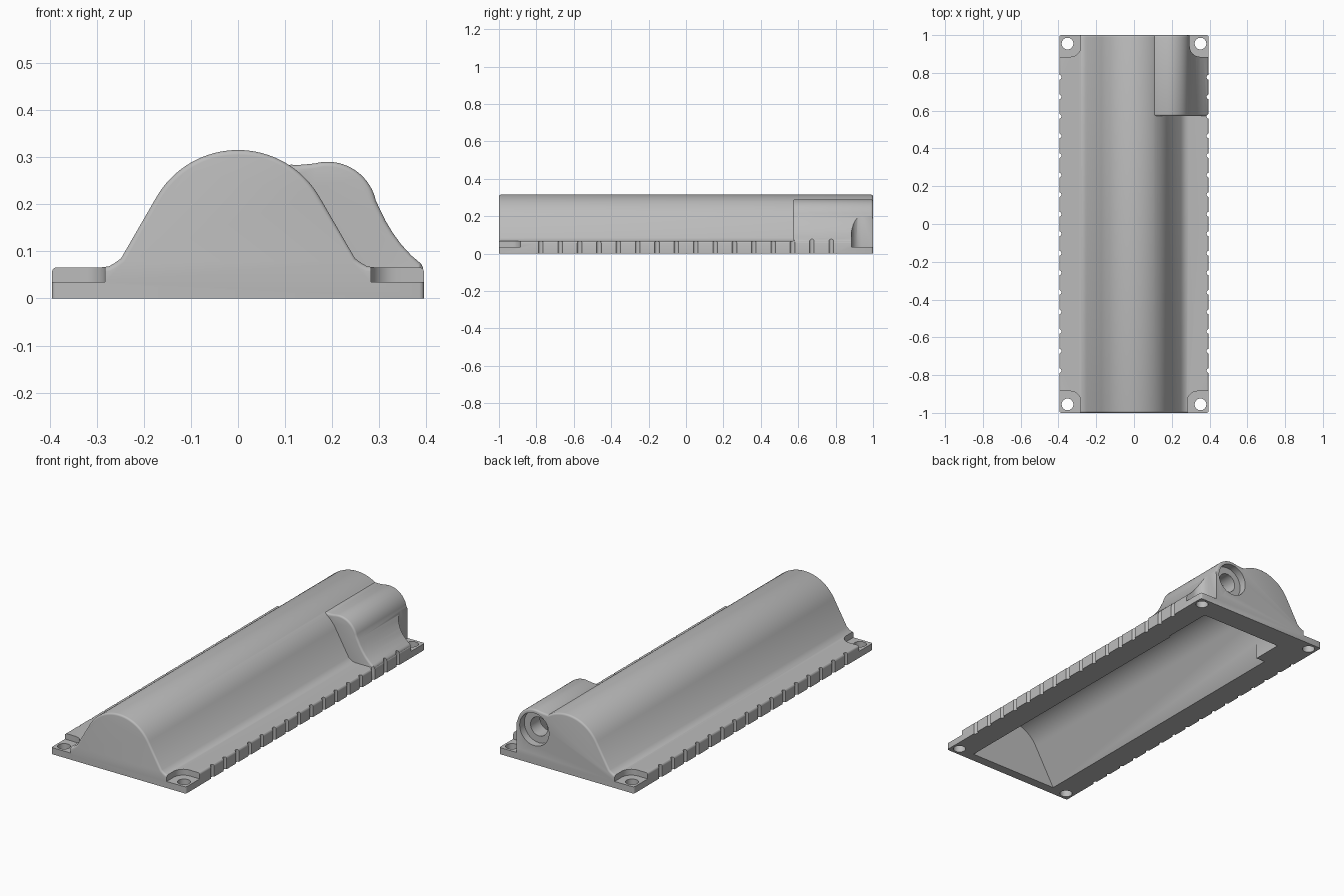
import bpy, bmesh
from math import sin, cos, radians, tan, pi
from mathutils import Matrix

if "Cube" in bpy.data.objects:
    bpy.data.objects.remove(bpy.data.objects["Cube"], do_unlink=True)

grey = bpy.data.materials.new("plain grey")
grey.use_nodes = True
grey.diffuse_color = (0.5, 0.5, 0.5, 1)
grey.node_tree.nodes["Principled BSDF"].inputs["Base Color"].default_value = (0.5, 0.5, 0.5, 1)


def make(name, bm):
    bmesh.ops.recalc_face_normals(bm, faces=bm.faces)
    mesh = bpy.data.meshes.new(name)
    bm.to_mesh(mesh)
    bm.free()
    mesh.materials.append(grey)
    ob = bpy.data.objects.new(name, mesh)
    bpy.context.collection.objects.link(ob)
    return ob


def prism(bm, pts, a, b, axis="y"):
    """Extrude a 2D outline along y (points are x,z) or z (points are x,y)."""
    place = (lambda p, t: (p[0], t, p[1])) if axis == "y" else (lambda p, t: (p[0], p[1], t))
    face = bm.faces.new([bm.verts.new(place(p, a)) for p in pts])
    top = bmesh.ops.extrude_face_region(bm, geom=[face])["geom"]
    shift = (0, b - a, 0) if axis == "y" else (0, 0, b - a)
    bmesh.ops.translate(bm, vec=shift, verts=[v for v in top if isinstance(v, bmesh.types.BMVert)])


def solid(name, pts, a, b, axis="y"):
    bm = bmesh.new()
    prism(bm, pts, a, b, axis)
    return make(name, bm)


def arc(cx, cy, r, start, end, n):
    return [(cx + r * cos(radians(start + (end - start) * i / n)),
             cy + r * sin(radians(start + (end - start) * i / n))) for i in range(n + 1)]


def circle(cx, cy, r, n=40):
    return arc(cx, cy, r, 0, 360 * (n - 1) / n, n - 1)


def rect(x0, x1, y0, y1):
    return [(x0, y0), (x1, y0), (x1, y1), (x0, y1)]


def apply_modifier(ob, mod):
    bpy.context.view_layer.objects.active = ob
    with bpy.context.temp_override(object=ob, active_object=ob, selected_objects=[ob]):
        bpy.ops.object.modifier_apply(modifier=mod.name)


def round_edges(ob, width):
    mod = ob.modifiers.new("round", "BEVEL")
    mod.width, mod.segments, mod.limit_method, mod.angle_limit = width, 3, "ANGLE", radians(40)
    apply_modifier(ob, mod)


def combine(ob, other, operation):
    mod = ob.modifiers.new("combine", "BOOLEAN")
    mod.object, mod.operation, mod.solver = other, operation, "EXACT"
    apply_modifier(ob, mod)
    bpy.data.objects.remove(other, do_unlink=True)


def dome(r, floor):
    """Round top with straight flanks running down to the given height."""
    top = arc(0, 0.115, r, 30, 150, 32)
    foot = top[0][0] + (top[0][1] - floor) * tan(radians(30))
    return foot, top


# Long cover: flange, filleted flanks and round top
foot, top = dome(0.2, 0.085)
right = [(0.395, -0.03), (0.395, 0.066), (0.29, 0.066), (0.274, 0.068), (0.262, 0.075), (foot, 0.085)]
left = [(-x, z) for x, z in reversed(right)]
cover = solid("cover", right + top + left, -1, 1)
round_edges(cover, 0.01)

# Side bulge that carries the cable port
bulge_outline = arc(0.19, 0.185, 0.105, 105, 12, 20) + [
    (0.301, 0.19), (0.313, 0.165), (0.328, 0.14), (0.346, 0.115), (0.368, 0.091), (0.393, 0.07),
    (0.393, 0.02), (0.05, 0.02), (0.05, 0.2), (0.105, 0.2855), (0.12, 0.283), (0.138, 0.284)]
bulge = solid("bulge", bulge_outline, 0.572, 0.9995)
round_edges(bulge, 0.01)
combine(cover, bulge, "UNION")

# Flat underside
combine(cover, solid("underside_cut", rect(-1, 1, -0.2, 0), -2, 2), "DIFFERENCE")

# Corner pockets with a rounded inner corner, then the screw holes
pockets, holes = bmesh.new(), bmesh.new()
for sx in (-1, 1):
    for sy in (-1, 1):
        inner = 0.295 if sx > 0 and sy > 0 else 0.282
        outline = arc(inner + 0.055, 0.94, 0.055, 180, 270, 8) + [(0.6, 0.885), (0.6, 1.2), (inner, 1.2)]
        prism(pockets, [(sx * x, sy * y) for x, y in outline], 0.035, 0.5, "z")
        prism(holes, circle(sx * 0.352, sy * 0.955, 0.031, 28), -0.1, 0.1, "z")
combine(cover, make("pocket_cut", pockets), "DIFFERENCE")
combine(cover, make("hole_cut", holes), "DIFFERENCE")

# Row of small grip grooves along both sides
grooves = bmesh.new()
for sx in (-1, 1):
    for i in range(16):
        prism(grooves, circle(sx * 0.397, -0.776 + i * 0.1035, 0.013, 12), -0.1, 0.12, "z")
combine(cover, make("groove_cut", grooves), "DIFFERENCE")

# Hollow inside, with a solid block left in one rear corner
foot, top = dome(0.17, -0.05)
cavity = solid("cavity_cut", [(foot, -0.05)] + top + [(-foot, -0.05)], -0.95, 0.88)
combine(cavity, solid("corner_block", rect(-0.5, -0.21, -0.2, 0.5), 0.715, 1), "DIFFERENCE")
combine(cover, cavity, "DIFFERENCE")
bulge_hollow = arc(0.19, 0.185, 0.08, 0, 180, 20) + [(0.11, -0.05), (0.272, -0.05)]
combine(cover, solid("bulge_cut", bulge_hollow, 0.6, 0.88), "DIFFERENCE")

# Cable port: shallow counterbore and through hole
combine(cover, solid("counterbore_cut", circle(0.19, 0.185, 0.086, 48), 0.96, 1.1), "DIFFERENCE")
combine(cover, solid("port_cut", circle(0.19, 0.185, 0.05, 40), 0.8, 1.1), "DIFFERENCE")

bpy.ops.object.select_all(action="DESELECT")
cover.select_set(True)
bpy.context.view_layer.objects.active = cover
bpy.ops.object.shade_smooth_by_angle(angle=radians(32))
